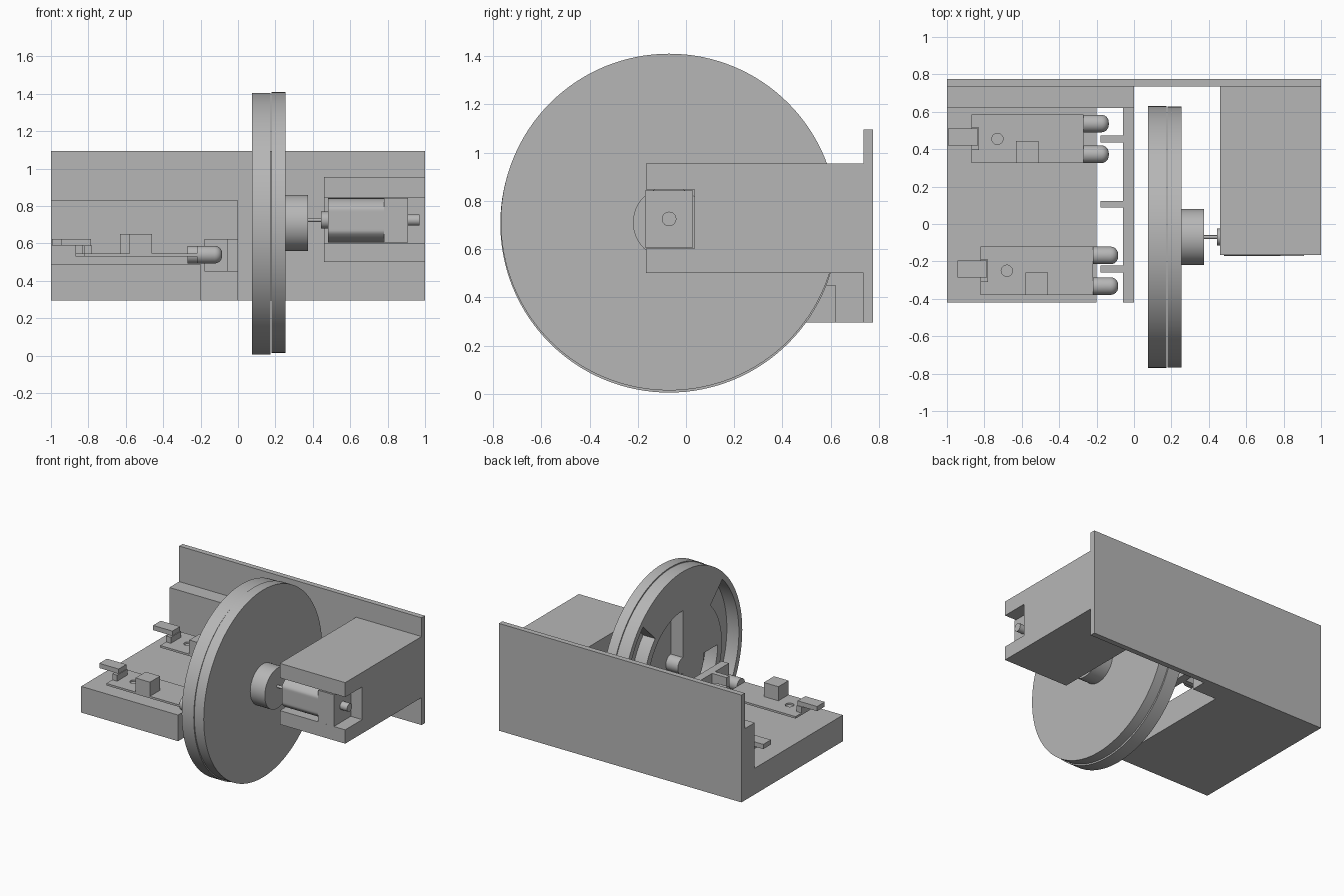
import bpy, bmesh
from math import cos, sin, radians, tau

if "Cube" in bpy.data.objects:
    bpy.data.objects.remove(bpy.data.objects["Cube"], do_unlink=True)

grey = bpy.data.materials.new("plain_grey")
grey.use_nodes = True
grey.diffuse_color = (0.47, 0.47, 0.47, 1)
grey.node_tree.nodes["Principled BSDF"].inputs["Base Color"].default_value = grey.diffuse_color


def finish(name, bm, smooth=False):
    bmesh.ops.recalc_face_normals(bm, faces=bm.faces)
    mesh = bpy.data.meshes.new(name)
    bm.to_mesh(mesh)
    bm.free()
    mesh.materials.append(grey)
    obj = bpy.data.objects.new(name, mesh)
    bpy.context.collection.objects.link(obj)
    if smooth:
        smooth_by_angle(obj)
    return obj


def activate(obj):
    bpy.ops.object.select_all(action="DESELECT")
    obj.select_set(True)
    bpy.context.view_layer.objects.active = obj


def smooth_by_angle(obj):
    activate(obj)
    bpy.ops.object.shade_smooth_by_angle(angle=radians(30))


def box(name, x, y, z):
    bm = bmesh.new()
    bmesh.ops.create_cube(bm, size=1)
    for v in bm.verts:
        v.co = [lo + (c + 0.5) * (hi - lo) for c, (lo, hi) in zip(v.co, (x, y, z))]
    return finish(name, bm)


def prism(name, x0, x1, outline, smooth=False, round_end=0):
    """Extrude a (y, z) outline along x, optionally rounding the x1 end."""
    bm = bmesh.new()
    face = bm.faces.new([bm.verts.new((x0, y, z)) for y, z in outline])
    out = bmesh.ops.extrude_face_region(bm, geom=[face])
    for v in out["geom"]:
        if isinstance(v, bmesh.types.BMVert):
            v.co.x = x1
    if round_end:
        rim = [e for e in bm.edges if all(abs(v.co.x - x1) < 1e-5 for v in e.verts)]
        bmesh.ops.bevel(bm, geom=rim, offset=round_end, segments=6, profile=0.5, affect="EDGES")
    return finish(name, bm, smooth)


def circle(y, z, r, n=48):
    return [(y + r * cos(tau * i / n), z + r * sin(tau * i / n)) for i in range(n)]


def sector(y, z, r0, r1, a0, a1, n=32):
    angles = [radians(a0 + (a1 - a0) * i / n) for i in range(n + 1)]
    return ([(y + r1 * cos(a), z + r1 * sin(a)) for a in angles]
            + [(y + r0 * cos(a), z + r0 * sin(a)) for a in reversed(angles)])


def cut(obj, cutter):
    mod = obj.modifiers.new("cut", "BOOLEAN")
    mod.operation = "DIFFERENCE"
    mod.solver = "EXACT"
    mod.object = cutter
    activate(obj)
    bpy.ops.object.modifier_apply(modifier=mod.name)
    bpy.data.objects.remove(cutter, do_unlink=True)


# Frame: back plate, ledge and tray
box("back_plate", (-1, 1), (0.735, 0.775), (0.295, 1.095))
box("back_ledge", (-1, 0), (0.62, 0.735), (0.295, 0.83))
box("tray", (-1, -0.2), (-0.42, 0.62), (0.295, 0.49))

# Sensor rail with three fins
box("sensor_rail", (-0.06, 0), (-0.42, 0.62), (0.45, 0.625))
for i, y in enumerate((-0.24, 0.105, 0.455)):
    box(f"rail_fin_{i + 1}", (-0.18, -0.06), (y - 0.018, y + 0.018), (0.45, 0.625))

# Two identical sensor boards, offset from each other
for label, dx, dy in (("front", 0, 0), ("back", -0.05, 0.705)):
    def xs(a, b):
        return (a + dx, b + dx)

    def ys(a, b):
        return (a + dy, b + dy)

    board = box(f"{label}_board", xs(-0.82, -0.22), ys(-0.38, -0.12), (0.53, 0.545))
    hole = box("hole_cutter", (0, 1), (0, 1), (0, 1))
    bpy.data.objects.remove(hole, do_unlink=True)
    bm = bmesh.new()
    bmesh.ops.create_cone(bm, cap_ends=True, segments=32, radius1=0.03, radius2=0.03, depth=0.1)
    bmesh.ops.translate(bm, verts=bm.verts, vec=(-0.68 + dx, -0.25 + dy, 0.54))
    cut(board, finish("hole_cutter", bm))
    box(f"{label}_trimmer_block", xs(-0.58, -0.46), ys(-0.38, -0.26), (0.545, 0.65))
    box(f"{label}_connector_post", xs(-0.82, -0.78), ys(-0.31, -0.19), (0.545, 0.59))
    box(f"{label}_connector_tab", xs(-0.945, -0.785), ys(-0.285, -0.195), (0.59, 0.625))
    for side, y in (("inner", -0.168), ("outer", -0.332)):
        prism(f"{label}_{side}_emitter", -0.22 + dx, -0.085 + dx,
              circle(y + dy, 0.54, 0.047, 32), True, 0.04)

# Coded disc with arc windows cut through it
CY, CZ = -0.07, 0.705
disc = prism("coded_disc", 0.075, 0.174, circle(CY, CZ, 0.7, 128))
for r0, r1, a0, a1 in ((0.46, 0.66, -45, 45), (0.46, 0.66, 135, 225),
                       (0.06, 0.26, -90, 90), (0.25, 0.41, -180, 90)):
    cut(disc, prism("window_cutter", 0, 0.3, sector(CY, CZ, r0, r1, a0, a1)))
smooth_by_angle(disc)

# Solid backing disc, hub and shaft
prism("backing_disc", 0.178, 0.255, circle(CY, 0.712, 0.698, 128), True)
prism("wheel_hub", 0.255, 0.375, circle(CY, 0.71, 0.15), True)
prism("drive_shaft", 0.375, 0.45, circle(CY, 0.725, 0.01, 20), True)

# Motor housing with a channel open to the front and both ends
prism("motor_housing", 0.46, 1, [
    (-0.165, 0.5), (0.735, 0.5), (0.735, 0.955), (-0.165, 0.955),
    (-0.165, 0.847), (0.035, 0.847), (0.035, 0.603), (-0.165, 0.603)])

# Motor: flat-sided can, square end cap, bearing and tail shaft
can = [(max(-0.17, min(0.03, y)), z) for y, z in circle(CY, 0.724, 0.118, 64)]
prism("motor_can", 0.48, 0.78, can, True)
box("motor_end_cap", (0.78, 0.91), (-0.17, 0.03), (0.606, 0.842))
prism("motor_front_bearing", 0.445, 0.48, circle(CY, 0.725, 0.045, 32), True)
prism("motor_tail_shaft", 0.91, 0.97, circle(CY, 0.725, 0.03, 32), True)
